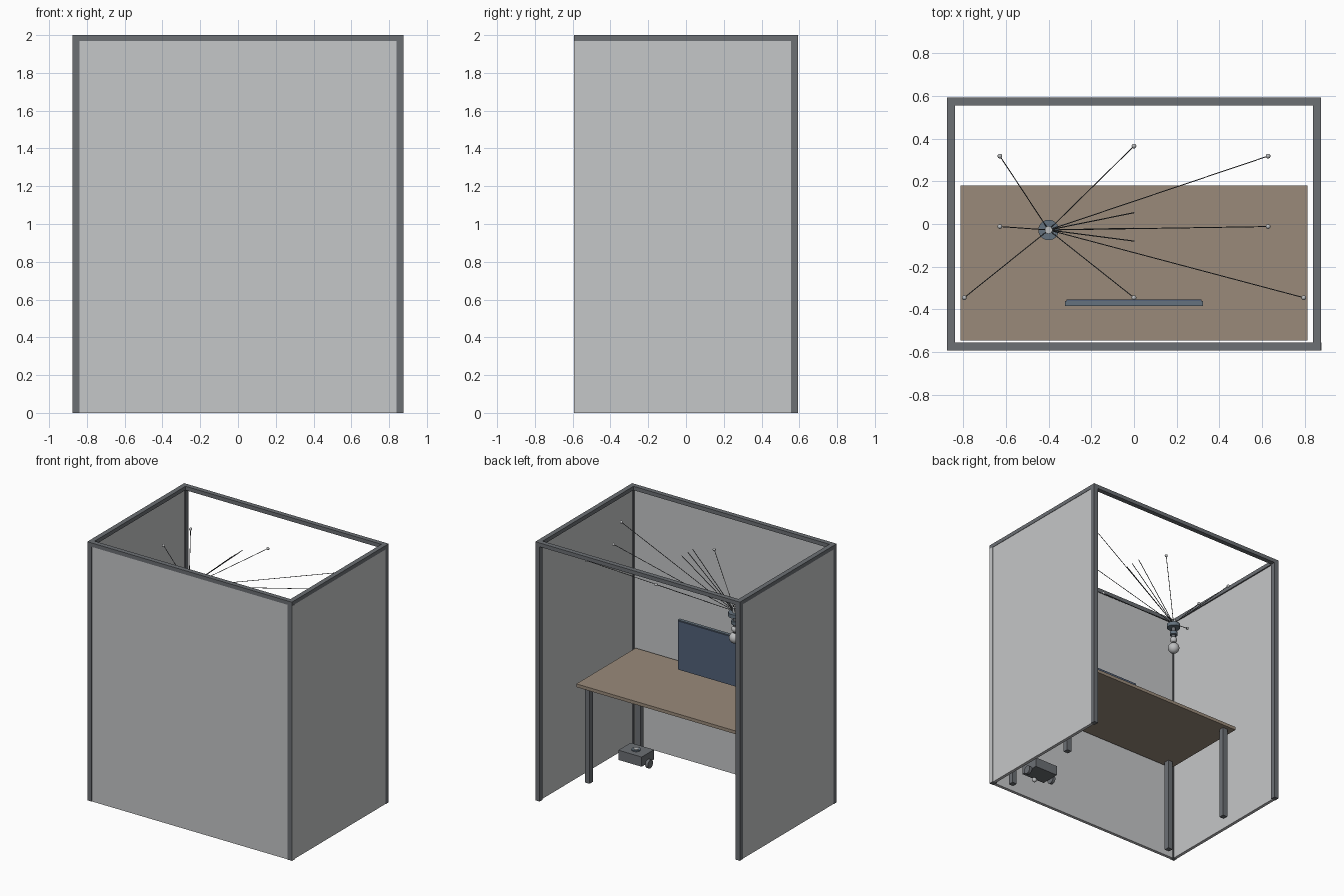
import bpy
from mathutils import Vector

cube = bpy.data.objects.get("Cube")
if cube:
    bpy.data.objects.remove(cube, do_unlink=True)


def material(name, r, g, b):
    m = bpy.data.materials.new(name)
    m.use_nodes = True
    m.diffuse_color = (r, g, b, 1)
    m.node_tree.nodes["Principled BSDF"].inputs["Base Color"].default_value = (r, g, b, 1)
    return m


PANEL = material("pale grey panel", .56, .57, .58)
FRAME = material("dark grey frame", .15, .16, .175)
WOOD = material("brown wood", .32, .255, .195)
CASE = material("slate casing", .13, .17, .21)
SCREEN = material("blue screen", .085, .12, .19)
METAL = material("light metal", .50, .51, .52)
CABLE = material("dark cable", .07, .075, .08)


def finish(name, mat, smooth=False):
    ob = bpy.context.object
    ob.name = name
    ob.data.materials.append(mat)
    if smooth:
        bpy.ops.object.shade_smooth_by_angle()
    return ob


def box(name, mat, x, y, z):
    """Box from three (low, high) ranges."""
    bpy.ops.mesh.primitive_cube_add(size=1, location=[sum(r) / 2 for r in (x, y, z)])
    bpy.context.object.scale = [r[1] - r[0] for r in (x, y, z)]
    bpy.ops.object.transform_apply(location=False, rotation=False, scale=True)
    return finish(name, mat)


def rod(name, mat, a, b, radius, sides=24):
    """Cylinder from point a to point b."""
    a, b = Vector(a), Vector(b)
    bpy.ops.mesh.primitive_cylinder_add(vertices=sides, radius=radius,
                                        depth=(b - a).length, location=(a + b) / 2)
    bpy.context.object.rotation_euler = (b - a).to_track_quat("Z", "Y").to_euler()
    return finish(name, mat, True)


def ball(name, mat, centre, radius):
    bpy.ops.mesh.primitive_uv_sphere_add(segments=24, ring_count=12,
                                         radius=radius, location=centre)
    return finish(name, mat, True)


def span(s, low, high):
    """Range mirrored to the side s."""
    return tuple(sorted((s * low, s * high)))


# Booth frame and walls
X, Y, T, H = .875, .592, .037, 2
for sx, side in ((-1, "right"), (1, "left")):
    for sy, end in ((-1, "front"), (1, "back")):
        box(f"{end}_{side}_post", FRAME, span(sx, X - T, X), span(sy, Y - T, Y), (0, H - .03))
    box(f"{side}_top_beam", FRAME, span(sx, X - T, X), (-Y, Y), (H - .03, H))
    box(f"{side}_wall", PANEL, span(sx, X - .027, X - .003), (T - Y, Y - T), (0, H - .03))
for sy, end in ((-1, "front"), (1, "back")):
    box(f"{end}_top_beam", FRAME, (T - X, X - T), span(sy, Y - T, Y), (H - .03, H))
box("front_wall", PANEL, (T - X, X - T), (.003 - Y, .027 - Y), (0, H - .03))
box("front_left_post_cover", PANEL, (X, X + .002), (-Y, T - Y), (0, H - .03))

# Desk
box("desk_top", WOOD, (-.812, .812), (-.545, .18), (.735, .76))
for sx, side in ((-1, "right"), (1, "left")):
    for y, end in ((-.49, "front"), (.13, "back")):
        box(f"desk_{end}_{side}_leg", FRAME, span(sx, .72, .76), (y - .02, y + .02), (0, .735))

# Monitor facing the open back
box("monitor_body", CASE, (-.322, .322), (-.385, -.36), (.796, 1.18))
box("monitor_screen", SCREEN, (-.317, .317), (-.36, -.354), (.801, 1.175))

# Small wheeled cart under the desk
CX, CY = .64, -.305
box("cart_body", FRAME, (CX - .1, CX + .1), (CY - .075, CY + .075), (.035, .11))
for s in (-1, 1):
    rod("cart_wheel", FRAME, (CX + s * .1, CY, .032), (CX + s * .122, CY, .032), .032)
rod("cart_turret", CASE, (CX, CY, .11), (CX, CY, .118), .032)
rod("cart_turret_cap", METAL, (CX, CY, .118), (CX, CY, .122), .018)
ball("cart_caster", METAL, (CX, CY - .06, .018), .018)

# Hanging head: hub plate, neck joints and bulb
LX, LY = -.4, -.028
HUB = Vector((LX, LY, 1.565))
for name, mat, low, high, radius in (
        ("hub_cap", METAL, 1.56, 1.595, .018),
        ("hub_plate", CASE, 1.53, 1.56, .048),
        ("neck", FRAME, 1.40, 1.53, .014),
        ("neck_collar", CASE, 1.47, 1.495, .028)):
    rod(name, mat, (LX, LY, low), (LX, LY, high), radius)
ball("neck_joint", METAL, (LX, LY, 1.43), .026)
ball("head_bulb", METAL, (LX, LY, 1.362), .042)

# Suspension cables ending in small anchors
anchors = [(0, .365), (0, -.345)]
for s in (-1, 1):
    anchors += [(s * .628, .318), (s * .628, -.012), (s * .795, -.345)]
for x, y in anchors:
    rod("suspension_cable", CABLE, HUB, (x, y, 1.815), .0022, 8)
    ball("cable_anchor", METAL, (x, y, 1.815), .011)

# Short feed lines rising from the hub
for y in (.053, -.02, -.08):
    rod("feed_line", CABLE, HUB, (0, y, 1.92), .0025, 8)
